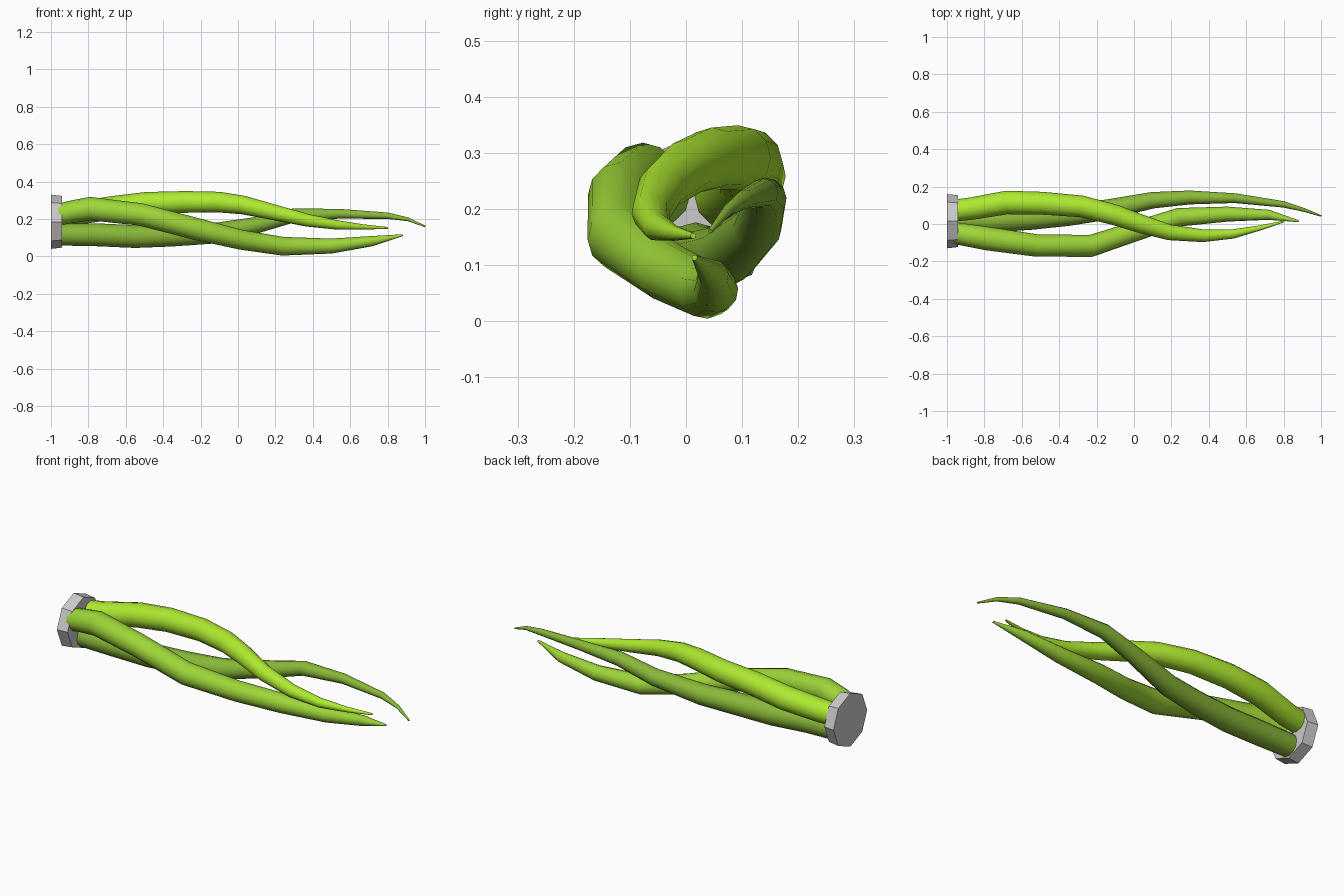
import bpy, math

def material(name, rgb):
    m = bpy.data.materials.new(name)
    m.diffuse_color = (*rgb, 1)
    return m

def tentacle(name, points, mat):
    """Tapered tube through (x, y, z, radius) points, kept straight between them."""
    cu = bpy.data.curves.new(name + "_path", 'CURVE')
    cu.dimensions = '3D'
    cu.bevel_depth = 1.0
    cu.bevel_resolution = 4
    cu.use_fill_caps = True
    sp = cu.splines.new('POLY')
    sp.points.add(len(points) - 1)
    for p, (x, y, z, r) in zip(sp.points, points):
        p.co = (x, y, z, 1)
        p.radius = r
    ob = bpy.data.objects.new(name, cu)
    bpy.context.collection.objects.link(ob)
    bpy.ops.object.select_all(action='DESELECT')
    ob.select_set(True)
    bpy.context.view_layer.objects.active = ob
    bpy.ops.object.convert(target='MESH')
    ob = bpy.context.object
    ob.data.materials.clear()
    ob.data.materials.append(mat)
    bpy.ops.object.shade_smooth_by_angle(angle=math.radians(50))
    return ob

# Octagonal end cap, slightly narrower towards the tentacles
bpy.ops.mesh.primitive_cone_add(vertices=8, radius1=0.145, radius2=0.138, depth=0.06,
                                location=(-0.97, 0.015, 0.185), rotation=(0, math.pi / 2, 0))
bpy.context.object.name = "end_cap"

# Upper tentacle
tentacle("upper_tentacle", [
    (-0.95, 0.073, 0.222, .058), (-0.87, 0.082, 0.228, .06), (-0.68, 0.115, 0.258, .063),
    (-0.49, 0.111, 0.283, .061), (-0.28, 0.094, 0.291, .058), (-0.10, 0.048, 0.290, .055),
    (0.03, 0.003, 0.274, .050), (0.19, -0.045, 0.236, .042), (0.37, -0.063, 0.193, .034),
    (0.53, -0.053, 0.168, .025), (0.67, -0.022, 0.157, .014), (0.80, 0.013, 0.152, .005)],
    material("bright_green", (0.42, 0.82, 0.03)))

# Front tentacle
tentacle("front_tentacle", [
    (-0.95, -0.050, 0.225, .058), (-0.89, -0.060, 0.238, .06), (-0.79, -0.077, 0.255, .063),
    (-0.52, -0.115, 0.224, .060), (-0.23, -0.117, 0.148, .059), (0.02, -0.035, 0.088, .053),
    (0.24, 0.036, 0.054, .050), (0.50, 0.053, 0.055, .040), (0.72, 0.049, 0.082, .027),
    (0.88, 0.015, 0.113, .005)],
    material("mid_green", (0.34, 0.67, 0.04)))

# Lower back tentacle
tentacle("back_tentacle", [
    (-0.95, 0.015, 0.116, .058), (-0.75, 0.017, 0.115, .061), (-0.55, 0.030, 0.106, .061),
    (-0.35, 0.048, 0.111, .058), (-0.15, 0.076, 0.121, .054), (0.10, 0.127, 0.167, .044),
    (0.30, 0.142, 0.219, .037), (0.54, 0.138, 0.228, .026), (0.80, 0.105, 0.217, .017),
    (0.91, 0.075, 0.198, .010), (1.0, 0.043, 0.160, .004)],
    material("dark_green", (0.25, 0.48, 0.04)))
